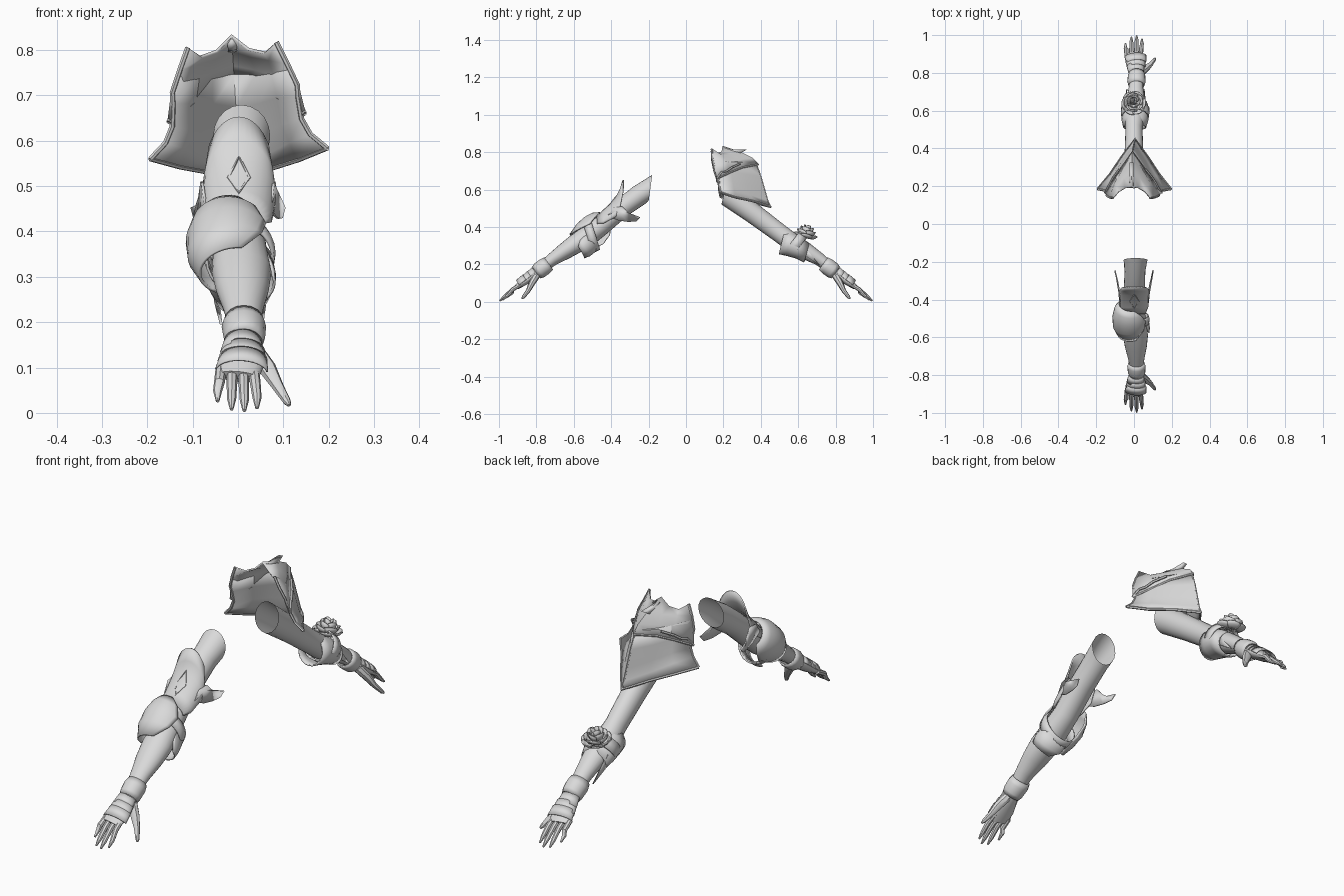
import bpy, bmesh, math
from mathutils import Vector, Matrix

cube = bpy.data.objects.get("Cube")
if cube:
    bpy.data.objects.remove(cube)

grey = bpy.data.materials.new("plain_grey")
grey.use_nodes = True
grey.diffuse_color = (0.7, 0.7, 0.7, 1)
grey.node_tree.nodes["Principled BSDF"].inputs["Base Color"].default_value = (0.7, 0.7, 0.7, 1)


def finish(ob, thick=0, angle=40):
    ob.data.materials.append(grey)
    bpy.ops.object.select_all(action='DESELECT')
    ob.select_set(True)
    bpy.context.view_layer.objects.active = ob
    if ob.type == 'CURVE':
        bpy.ops.object.convert(target='MESH')
    bpy.ops.object.shade_smooth_by_angle(angle=math.radians(angle))
    if thick:
        mod = ob.modifiers.new("thickness", 'SOLIDIFY')
        mod.thickness, mod.offset = thick, 0
    return ob


def surface(name, rows, closed=False, caps=(), thick=0.0):
    """Skin a list of point rows; closed joins each row into a ring."""
    bm = bmesh.new()
    grid = [[bm.verts.new(p) for p in row] for row in rows]
    n = len(grid[0])
    for a, b in zip(grid, grid[1:]):
        for i in range(n if closed else n - 1):
            j = (i + 1) % n
            bm.faces.new((a[i], a[j], b[j], b[i]))
    for c in caps:
        bm.faces.new(grid[c])
    bmesh.ops.recalc_face_normals(bm, faces=bm.faces)
    me = bpy.data.meshes.new(name)
    bm.to_mesh(me)
    bm.free()
    ob = bpy.data.objects.new(name, me)
    bpy.context.collection.objects.link(ob)
    return finish(ob, thick)


def loft(name, stations, side=1, arcs=None, n=16, plane=None, thick=0.0, caps=(0, -1), first=None):
    """Stations are (x, y, z, width radius, height radius) along a limb."""
    pts = [Vector((s[0], s[1] * side, s[2])) for s in stations]
    rows = []
    for k, (p, s) in enumerate(zip(pts, stations)):
        t = pts[min(k + 1, len(pts) - 1)] - pts[max(k - 1, 0)]
        if plane or (first and k == 0):
            t = Vector(plane or first)
        t.normalize()
        across = (Vector((1, 0, 0)) - t * t.x).normalized()
        up = across.cross(t)
        if up.z < 0:
            up = -up
        a0, a1 = arcs[k] if arcs else (0, 360)
        steps = n if arcs else n - 1
        rows.append([])
        for i in range(steps + 1):
            a = math.radians(a0 + (a1 - a0) * i / n)
            rows[-1].append(p + across * s[3] * math.cos(a) + up * s[4] * math.sin(a))
    return surface(name, rows, not arcs, () if arcs or thick else caps, thick)


def rod(name, pts, radius, cyclic=False):
    cu = bpy.data.curves.new(name, 'CURVE')
    cu.dimensions, cu.bevel_depth, cu.bevel_resolution = '3D', radius, 1
    sp = cu.splines.new('POLY')
    sp.points.add(len(pts) - 1)
    for q, p in zip(sp.points, pts):
        q.co = (*p, 1)
    sp.use_cyclic_u = cyclic
    ob = bpy.data.objects.new(name, cu)
    bpy.context.collection.objects.link(ob)
    return finish(ob)


def plate(name, pts, thick=0.006):
    bm = bmesh.new()
    bm.faces.new([bm.verts.new(p) for p in pts])
    bmesh.ops.triangulate(bm, faces=bm.faces)
    me = bpy.data.meshes.new(name)
    bm.to_mesh(me)
    bm.free()
    ob = bpy.data.objects.new(name, me)
    bpy.context.collection.objects.link(ob)
    return finish(ob, thick)


# Gloved hands and wrist cuffs, one per arm, thumbs both on +x
for side, label in ((-1, "front"), (1, "back")):
    loft(label + "_palm", [(.014, .77, .18, .03, .028), (.014, .81, .15, .04, .028),
                           (.008, .86, .112, .052, .022), (0, .905, .08, .046, .014)], side)
    for i, (x, tipx, tipy, tipz) in enumerate([(-.038, -.045, .955, .026), (-.013, -.014, .99, .008),
                                               (.012, .014, .997, .005), (.035, .042, .98, .011)]):
        loft(f"{label}_finger_{i + 1}", [(x, .88, .094, .012, .012), (x * .6 + tipx * .4, .925, .068, .012, .011),
                                         (tipx, tipy - .025, tipz + .022, .01, .009),
                                         (tipx, tipy, tipz, .004, .004)], side, n=8)
    loft(label + "_thumb", [(.035, .80, .14, .02, .02), (.065, .825, .098, .02, .017),
                            (.088, .845, .058, .013, .012), (.108, .87, .025, .009, .009),
                            (.113, .878, .017, .004, .004)], side, n=8)
    for k, (y, z, r) in enumerate([(.80, .158, .04), (.825, .138, .046), (.85, .12, .051)]):
        loft(f"{label}_hand_plate_{k + 1}", [(.012, y, z, r, .033), (.008, y + .036, z - .029, r + .006, .032)],
             side, arcs=[(5, 175)] * 2, thick=.004)
    loft(label + "_wrist_cuff", [(.013, .735, .205, .04, .037), (.013, .755, .19, .046, .042),
                                 (.014, .785, .168, .043, .042), (.014, .80, .157, .038, .035)], side, thick=.006)
    plate(label + "_cuff_spike", [(-.012, side * .765, .222), (.03, side * .765, .222), (.012, side * .705, .258)])

# Front arm: bare sleeve with an open shoulder end
loft("front_arm", [(.008, .19, .61, .063, .07), (.005, .25, .57, .055, .056), (.002, .34, .505, .056, .052),
                   (0, .45, .41, .056, .052), (.004, .52, .357, .06, .056), (.008, .59, .31, .066, .052),
                   (.010, .65, .27, .058, .045), (.012, .71, .23, .044, .035), (.013, .775, .18, .032, .029)],
     -1, n=20, caps=(-1,), first=(0, -1, .14))

# Upper arm guard flaring off the front arm
loft("upper_arm_guard", [(.002, .335, .54, .07, .112), (.002, .352, .50, .076, .10), (.002, .375, .47, .078, .085),
                         (.002, .44, .43, .07, .058), (.002, .475, .41, .058, .045)], -1,
     arcs=[(25, 155), (5, 175), (-10, 190), (-10, 190), (10, 170)], plane=(0, -1, 0), thick=.007)
rod("guard_diamond", [(.002, -.372, .565), (.025, -.408, .517), (.002, -.447, .484), (-.021, -.408, .517)], .005, True)
for s, label in ((1, "left"), (-1, "right")):
    plate(label + "_guard_wing", [(s * x, -y, z) for x, y, z in [
        (.072, .42, .46), (.078, .385, .505), (.08, .34, .51), (.085, .31, .475), (.092, .29, .458),
        (.102, .245, .453), (.096, .265, .43), (.088, .31, .428), (.08, .36, .435)]])

# Elbow cop wrapped round the outer side, with its strap
loft("elbow_cop", [(-.018, .425, .43, .062, .06), (-.02, .45, .41, .08, .08), (-.02, .49, .38, .092, .088),
                   (-.018, .535, .35, .09, .08), (-.01, .575, .315, .075, .066)], -1,
     arcs=[(75, 215), (45, 235), (30, 250), (40, 255), (75, 240)], n=20, thick=.007)
loft("elbow_strap", [(.002, .485, .36, .073, .082), (.003, .505, .352, .077, .084),
                     (.004, .525, .338, .073, .078)], -1, n=24, plane=(0, -.95, -.3), thick=.006)
loft("elbow_lower_strap", [(.004, .50, .335, .07, .06), (.006, .55, .30, .075, .064), (.008, .575, .285, .072, .06)],
     -1, arcs=[(-120, 50), (-110, 30), (-80, 10)], thick=.006)

# Back arm: sleeve, elbow bracer
loft("back_arm", [(0, .205, .585, .058, .066), (0, .28, .53, .055, .058), (0, .37, .465, .05, .054),
                  (0, .50, .368, .045, .05), (.004, .57, .315, .054, .05), (.008, .64, .272, .052, .046),
                  (.010, .71, .23, .04, .035), (.013, .775, .18, .032, .029)], n=20, caps=(-1,), first=(0, 1, -.25))
loft("back_bracer", [(.004, .512, .318, .058, .062), (.005, .55, .31, .068, .062), (.007, .60, .29, .072, .056),
                     (.008, .645, .262, .058, .05)], n=20, plane=(0, 1, -.25), thick=.006)
loft("bracer_band", [(.006, .57, .325, .07, .066), (.007, .61, .295, .073, .064)], n=20, thick=.007)
for s, label in ((1, "left"), (-1, "right")):
    plate(label + "_bracer_point", [(s * .055 + .005, .63, .30), (s * .055 + .005, .64, .245),
                                    (s * .045 + .008, .715, .195)])

# Rose made of rings of curved petals
tilt = Matrix.Translation((-.002, .635, .335)) @ Matrix.Rotation(math.radians(-12), 4, 'X')
for layer, (count, r0, r1, low, high) in enumerate([(6, .025, .064, .008, .03), (5, .02, .05, .018, .05),
                                                    (4, .012, .034, .025, .067), (3, .006, .018, .03, .078)]):
    for k in range(count):
        mid = 2 * math.pi * (k + layer * .4) / count
        rows = []
        for j in range(4):
            v = j / 3
            rows.append([])
            for i in range(7):
                u = i / 3 - 1
                a = mid + u * math.pi / count * 1.25
                r = r0 + (r1 - r0) * v ** .7 * (1 - .15 * u * u) + .003 * u
                z = low + (high - low) * v * v * (1 - .3 * u * u)
                rows[-1].append(tilt @ Vector((r * math.cos(a), r * math.sin(a), z)))
        surface(f"rose_petal_{layer + 1}_{k + 1}", rows, thick=.004)

# Shoulder guard: rows run from the lower rim to the crown, ridge to side edge
lean = Matrix.Translation((0, .3, .6)) @ Matrix.Rotation(math.radians(-3.5), 4, 'Y') @ Matrix.Translation((0, -.3, -.6))


def mirrored(half):
    return [lean @ Vector((-x, y, z)) for x, y, z in half[:0:-1]] + [lean @ Vector(p) for p in half]


lower = [mirrored(h) for h in (
    [(0, .452, .508), (.07, .355, .535), (.13, .265, .55), (.195, .185, .572)],
    [(0, .437, .54), (.06, .345, .565), (.115, .255, .59), (.16, .178, .605)],
    [(0, .423, .59), (.06, .33, .615), (.10, .25, .63), (.143, .175, .64)],
    [(0, .40, .67), (.055, .315, .68), (.095, .24, .69), (.138, .158, .69)],
    [(0, .372, .748), (.05, .29, .745), (.085, .225, .745), (.122, .145, .75)])]
upper = [mirrored(h) for h in (
    [(0, .385, .735), (.058, .30, .715), (.10, .235, .685), (.15, .165, .65)],
    [(0, .355, .768), (.05, .28, .755), (.09, .22, .74), (.138, .15, .715)],
    [(0, .29, .80), (.04, .245, .785), (.08, .195, .775), (.118, .14, .765)],
    [(0, .195, .832), (.035, .19, .80), (.07, .17, .79), (.098, .138, .812)])]
surface("shoulder_lower_plate", lower, thick=.007)
surface("shoulder_upper_plate", upper, thick=.007)
rod("shoulder_lower_rim", lower[0], .006)
rod("shoulder_upper_rim", upper[0], .005)
for i, label in ((0, "right"), (-1, "left")):
    rod(label + "_shoulder_edge", [row[i] for row in lower[:4] + upper[1:]], .006)
rod("shoulder_ridge", [row[3] for row in lower], .004)

# Curled crest standing proud of the crown
plate("shoulder_crest", [lean @ Vector(p) for p in [(0, .20, .825), (0, .25, .815), (0, .325, .815),
                                                   (0, .29, .795), (0, .23, .80)]], .02)
for s, label in ((1, "left"), (-1, "right")):
    rod(label + "_shoulder_scroll", [lean @ Vector((s * x, y, z)) for x, y, z in [
        (.15, .165, .65), (.135, .19, .685), (.122, .215, .69), (.105, .245, .712), (.07, .29, .735)]], .006)
